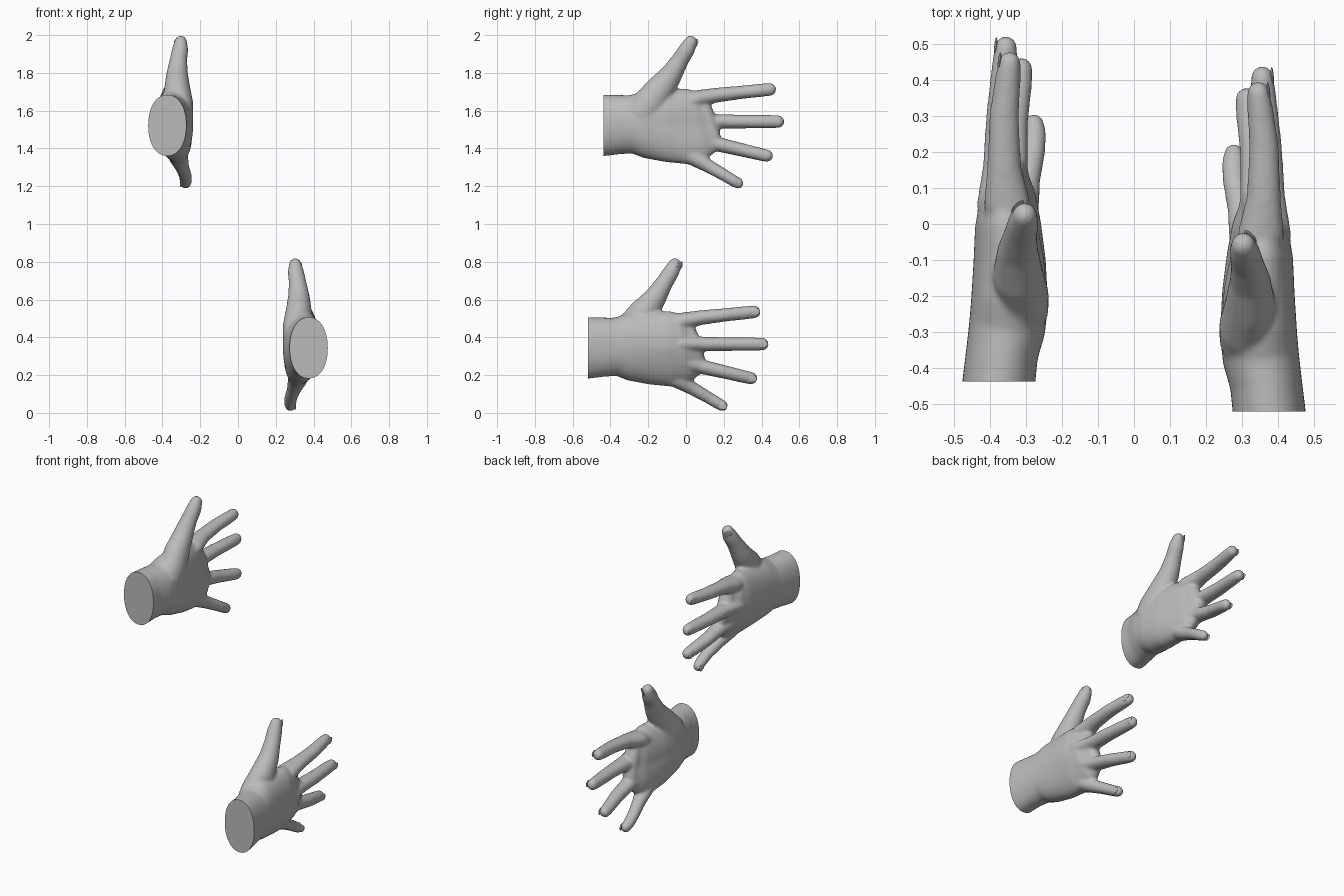
import bpy, bmesh, math
from mathutils import Vector, Matrix

if "Cube" in bpy.data.objects:
    bpy.data.objects.remove(bpy.data.objects["Cube"])

skin = bpy.data.materials.new("grey_skin")
skin.diffuse_color = (0.5, 0.5, 0.5, 1)
skin.use_nodes = True
skin.node_tree.nodes["Principled BSDF"].inputs["Base Color"].default_value = skin.diffuse_color

WRIST_Y = -0.437

# Each row: x, y, z, half thickness, half width
PALM = [(-.375, -.52, 1.522, .101, .163), (-.375, -.44, 1.522, .101, .163),
        (-.366, -.36, 1.526, .100, .157), (-.352, -.29, 1.528, .106, .154),
        (-.345, -.22, 1.530, .107, .180), (-.347, -.10, 1.522, .098, .194),
        (-.355, .00, 1.517, .086, .200), (-.355, .07, 1.525, .072, .187),
        (-.352, .115, 1.540, .050, .160)]
THUMB = [(-.305, -.24, 1.57, .068, .09), (-.308, -.20, 1.63, .072, .088),
         (-.322, -.14, 1.71, .070, .078), (-.322, -.075, 1.795, .057, .058),
         (-.315, -.03, 1.87, .046, .046), (-.306, .005, 1.925, .043, .043),
         (-.303, .025, 1.963, .034, .036)]
FINGERS = [
    # index
    [(-.345, -.12, 1.60, .05, .05), (-.352, .06, 1.663, .064, .046),
     (-.360, .16, 1.682, .047, .039), (-.360, .30, 1.698, .041, .035),
     (-.350, .40, 1.708, .036, .035), (-.345, .447, 1.713, .031, .034)],
    # middle
    [(-.355, -.12, 1.54, .05, .05), (-.366, .06, 1.543, .070, .046),
     (-.370, .16, 1.543, .049, .039), (-.368, .30, 1.542, .042, .036),
     (-.358, .44, 1.542, .036, .035), (-.355, .49, 1.542, .031, .034)],
    # ring
    [(-.345, -.12, 1.48, .05, .05), (-.346, .06, 1.448, .066, .046),
     (-.340, .16, 1.424, .046, .039), (-.335, .28, 1.396, .041, .036),
     (-.318, .39, 1.370, .036, .034), (-.312, .430, 1.361, .031, .033)],
    # little
    [(-.330, -.12, 1.42, .05, .05), (-.315, .04, 1.352, .052, .044),
     (-.298, .12, 1.306, .038, .036), (-.280, .20, 1.260, .034, .032),
     (-.276, .25, 1.230, .033, .031), (-.277, .277, 1.215, .028, .030)],
]


def loft(bm, rows, power=2.0, bend=False, n=40):
    """Skin oval rings along a path and round off the far end."""
    pts = [Vector(r[:3]) for r in rows]
    rings = []
    for i, r in enumerate(rows):
        t = (pts[min(i + 1, len(pts) - 1)] - pts[max(i - 1, 0)]).normalized()
        rings.append((pts[i], t, r[3], r[4]))
    c, t, a, b = rings[-1]
    for k in (25, 48, 68, 82):
        s, q = math.sin(math.radians(k)), math.cos(math.radians(k))
        rings.append((c + t * min(a, b) * s, t, a * q, b * q))
    loops = []
    for c, t, a, b in rings:
        u = Vector((1, 0, 0))
        u = (u - t * u.dot(t)).normalized()
        v = t.cross(u)
        loop = []
        for j in range(n):
            w = 2 * math.pi * j / n
            cu, sv = math.cos(w), math.sin(w)
            p = c + u * a * math.copysign(abs(cu) ** (2 / power), cu) \
                  + v * b * math.copysign(abs(sv) ** (2 / power), sv)
            if bend:  # little-finger side cups towards the palm
                p.x += .2 * max(0, 1.52 - p.z) * min(1, max(0, (p.y + .28) / .25))
            loop.append(bm.verts.new(p))
        loops.append(loop)
    faces = [bm.faces.new((l0[j], l0[(j + 1) % n], l1[(j + 1) % n], l1[j]))
             for l0, l1 in zip(loops, loops[1:]) for j in range(n)]
    faces += [bm.faces.new(loops[0]), bm.faces.new(loops[-1])]
    bmesh.ops.recalc_face_normals(bm, faces=faces)


def add_nail(bm, rows, normal, size):
    """Thin oval plate on the back of a fingertip."""
    p0, p1 = Vector(rows[-2][:3]), Vector(rows[-1][:3])
    t = (p1 - p0).normalized()
    nrm = Vector(normal)
    nrm = (nrm - t * nrm.dot(t)).normalized()
    side = t.cross(nrm)
    c = p1 + nrm * (rows[-1][3] - .003)
    rot = Matrix((t, side, nrm)).transposed().to_4x4()
    mat = Matrix.Translation(c) @ rot @ Matrix.Diagonal((size, size * .75, .0045, 1))
    bmesh.ops.create_uvsphere(bm, u_segments=20, v_segments=12, radius=1, matrix=mat)


def make_object(name, bm):
    mesh = bpy.data.meshes.new(name)
    bm.to_mesh(mesh)
    bm.free()
    mesh.materials.append(skin)
    ob = bpy.data.objects.new(name, mesh)
    bpy.context.collection.objects.link(ob)
    return ob


def activate(ob):
    bpy.ops.object.select_all(action='DESELECT')
    ob.select_set(True)
    bpy.context.view_layer.objects.active = ob


def smooth(ob):
    activate(ob)
    bpy.ops.object.shade_smooth_by_angle(angle=math.radians(50))


def mirrored_copy(ob, name):
    """Opposite hand: flipped in x, lower and further forward."""
    bm = bmesh.new()
    bm.from_mesh(ob.data)
    for v in bm.verts:
        v.co = Vector((-v.co.x, v.co.y - .083, v.co.z - 1.178))
    bmesh.ops.reverse_faces(bm, faces=bm.faces[:])
    return make_object(name, bm)


# Upper hand: palm, thumb and fingers fused into one smooth skin
bm = bmesh.new()
loft(bm, PALM, power=2.15, bend=True)
loft(bm, THUMB)
for f in FINGERS:
    loft(bm, f)
hand = make_object("upper_hand", bm)
activate(hand)
rm = hand.modifiers.new("fuse", 'REMESH')
rm.mode = 'VOXEL'
rm.voxel_size = .0075
sm = hand.modifiers.new("soften", 'SMOOTH')
sm.factor = .5
sm.iterations = 12
for m in ("fuse", "soften"):
    bpy.ops.object.modifier_apply(modifier=m)

# Flat cut at the wrist
bm = bmesh.new()
bm.from_mesh(hand.data)
cut = bmesh.ops.bisect_plane(bm, geom=bm.verts[:] + bm.edges[:] + bm.faces[:],
                             plane_co=(0, WRIST_Y, 0), plane_no=(0, 1, 0),
                             clear_inner=True)
edges = [e for e in cut["geom_cut"] if isinstance(e, bmesh.types.BMEdge)]
bmesh.ops.holes_fill(bm, edges=edges, sides=0)
bmesh.ops.recalc_face_normals(bm, faces=bm.faces[:])
bm.to_mesh(hand.data)
bm.free()
if not hand.data.materials:
    hand.data.materials.append(skin)

# Nails
bm = bmesh.new()
for f in FINGERS:
    add_nail(bm, f, (-1, 0, 0), .026)
add_nail(bm, THUMB, (-.6, .7, -.3), .030)
nails = make_object("upper_hand_nails", bm)

# Lower hand is the mirror image
for ob in (hand, nails, mirrored_copy(hand, "lower_hand"),
           mirrored_copy(nails, "lower_hand_nails")):
    smooth(ob)
